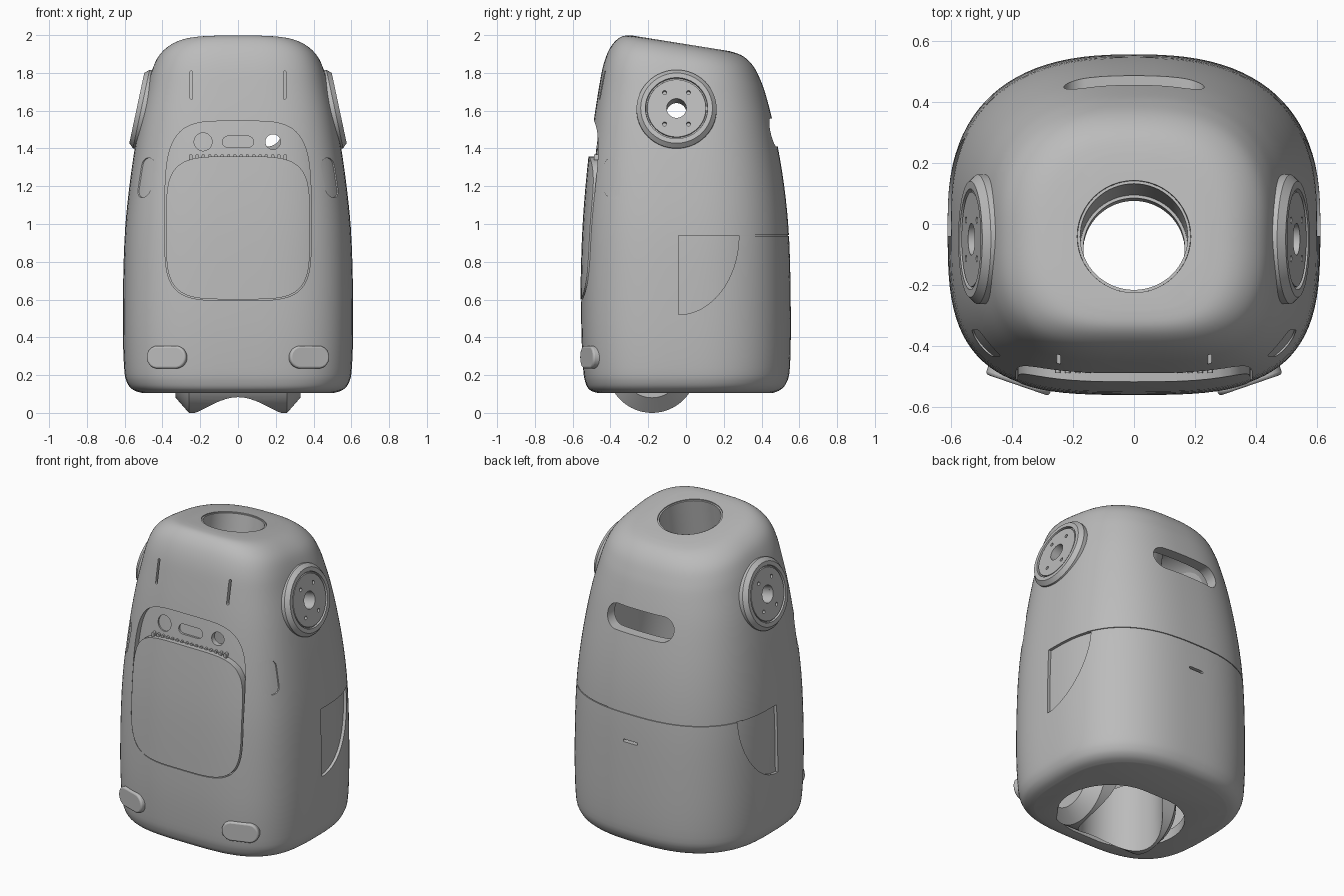
import bpy, bmesh
from math import sin, cos, pi, radians, copysign
from mathutils import Matrix

if "Cube" in bpy.data.objects:
    bpy.data.objects.remove(bpy.data.objects["Cube"])

grey = bpy.data.materials.new("plain_grey")
grey.use_nodes = True
grey.diffuse_color = (0.5, 0.5, 0.5, 1)
grey.node_tree.nodes["Principled BSDF"].inputs["Base Color"].default_value = (0.5, 0.5, 0.5, 1)

# Body rings: height, half width, front y, back y, forward rise
RINGS = [
    (.106, .51, -.47, .46, 0), (.122, .555, -.51, .5, 0), (.16, .587, -.532, .532, 0),
    (.24, .603, -.545, .55, 0), (.5, .61, -.555, .555, 0), (.9, .602, -.547, .547, 0),
    (1.2, .575, -.527, .52, 0), (1.5, .53, -.493, .47, .02), (1.7, .485, -.46, .425, .06),
    (1.8, .457, -.437, .395, .1), (1.87, .423, -.407, .365, .13), (1.917, .372, -.37, .328, .15),
    (1.943, .31, -.33, .285, .16), (1.952, .23, -.28, .23, .16)]


def finish(name, bm):
    bmesh.ops.remove_doubles(bm, verts=bm.verts, dist=1e-5)
    bmesh.ops.recalc_face_normals(bm, faces=bm.faces)
    mesh = bpy.data.meshes.new(name)
    bm.to_mesh(mesh)
    bm.free()
    mesh.materials.append(grey)
    obj = bpy.data.objects.new(name, mesh)
    bpy.context.collection.objects.link(obj)
    return obj


def activate(obj):
    bpy.ops.object.select_all(action='DESELECT')
    obj.select_set(True)
    bpy.context.view_layer.objects.active = obj


def boolean(obj, cutter, op='DIFFERENCE'):
    mod = obj.modifiers.new("cut", 'BOOLEAN')
    mod.operation, mod.object, mod.solver = op, cutter, 'EXACT'
    activate(obj)
    bpy.ops.object.modifier_apply(modifier=mod.name)
    bpy.data.objects.remove(cutter)


def bridge(bm, loops, closed):
    n = len(loops[0])
    for k in range(len(loops) if closed else len(loops) - 1):
        a, b = loops[k], loops[(k + 1) % len(loops)]
        for i in range(n):
            j = (i + 1) % n
            bm.faces.new((a[i], a[j], b[j], b[i]))


def spline(p, q, r, s, t):
    return .5 * (2 * q + (r - p) * t + (2 * p - 5 * q + 4 * r - s) * t * t
                 + (3 * q - p - 3 * r + s) * t ** 3)


def loft(name, inset=0, segs=96, steps=4):
    # Squarer across the front, rounder across the back
    bm = bmesh.new()
    rows = []
    last = len(RINGS) - 1
    for k in range(last):
        near = [RINGS[min(max(k + d, 0), last)] for d in (-1, 0, 1, 2)]
        rows += [[spline(*c, i / steps) for c in zip(*near)] for i in range(steps)]
    rows.append(RINGS[last])
    loops = []
    for z, hx, yf, yb, rise in rows:
        z = 1.03 + (z - 1.03) * (1 - inset / .92)
        hx, hy, yc = hx - inset, (yb - yf) / 2 - inset, (yb + yf) / 2
        loop = []
        for i in range(segs):
            c, s = cos(2 * pi * i / segs), sin(2 * pi * i / segs)
            e = 2 / 3.3 if s < 0 else 2 / 2.55
            y = yc + hy * copysign(abs(s) ** e, s)
            loop.append(bm.verts.new((hx * copysign(abs(c) ** e, c), y, z - rise * y)))
        loops.append(loop)
    bridge(bm, loops, False)
    bm.faces.new(loops[0])
    bm.faces.new(loops[-1])
    return finish(name, bm)


def prism(name, pts, axis, lo, hi):
    # Extrude a 2D outline along one axis
    place = {'x': lambda a, b, d: (d, a, b), 'y': lambda a, b, d: (a, d, b),
             'z': lambda a, b, d: (a, b, d)}[axis]
    bm = bmesh.new()
    loops = [[bm.verts.new(place(a, b, d)) for a, b in pts] for d in (lo, hi)]
    bridge(bm, loops, False)
    for loop in loops:
        bm.faces.new(loop)
    return finish(name, bm)


def lathe(name, profile, matrix=Matrix(), segs=64):
    # Revolve a closed (radius, height) profile about z
    bm = bmesh.new()
    loops = [[bm.verts.new(matrix @ Matrix.Rotation(2 * pi * i / segs, 4, 'Z') @ Matrix.Translation((r, 0, h)).to_translation())
              for i in range(segs)] for r, h in profile]
    bridge(bm, loops, True)
    return finish(name, bm)


def rod(radius, lo, hi, matrix=Matrix(), segs=48):
    return lathe("rod_cutter", [(0, lo), (radius, lo), (radius, hi), (0, hi)], matrix, segs)


def capsule(cx, cz, w, h, n=10):
    r = min(w, h) / 2
    pts = []
    for q, (sx, sz) in enumerate(((1, 1), (-1, 1), (-1, -1), (1, -1))):
        for i in range(n):
            a = (q + (i + .5) / n) * pi / 2
            pts.append((cx + sx * (w / 2 - r) + r * cos(a), cz + sz * (h / 2 - r) + r * sin(a)))
    return pts


def squircle(cz, hw, up, down, power=4.3, n=72):
    pts = []
    for i in range(n):
        c, s = cos(2 * pi * (i + .5) / n), sin(2 * pi * (i + .5) / n)
        pts.append((hw * copysign(abs(c) ** (2 / power), c),
                    cz + (up if s > 0 else down) * copysign(abs(s) ** (2 / power), s)))
    return pts


def box(x0, x1, z0, z1):
    return [(x0, z0), (x1, z0), (x1, z1), (x0, z1)]


def pocket(pts, axis, lo, hi, depth):
    # Recess whose floor follows the curved body
    cutter = prism("pocket_cutter", pts, axis, lo, hi)
    boolean(cutter, loft("floor", depth))
    boolean(body, cutter)


# Hollow body shell
body = loft("body_shell")
boolean(body, loft("hollow", .06))

# Front recess, controls, slits
pocket(squircle(.98, .387, .565, .385), 'y', -1, -.2, .03)
pocket(capsule(-.185, 1.435, .095, .095), 'y', -1, -.2, .038)
pocket(capsule(0, 1.435, .165, .06), 'y', -1, -.2, .042)
boolean(body, prism("port", capsule(.185, 1.435, .08, .08), 'y', -1, -.2))
for s in (-1, 1):
    pocket(capsule(s * .247, 1.735, .014, .15), 'y', -1, -.2, .025)

# Side marks and quarter round side pockets
arc = [(-.04 + .32 * cos(i * pi / 48), .94 - .42 * sin(i * pi / 48)) for i in range(25)]
for s in (-1, 1):
    lo, hi = sorted((s * .25, s))
    pocket(capsule(-.39, 1.245, .085, .21), 'x', lo, hi, .005)
    pocket(arc + [(-.04, .94)], 'x', lo, hi, .018)

# Back seam, latch slot, handle opening
pocket(box(.25, .8, .9375, .9425), 'x', -1, 1, .006)
pocket(capsule(0, .77, .1, .016), 'y', .2, 1, .03)
boolean(body, prism("handle", capsule(0, 1.485, .46, .15), 'y', .2, 1))

# Neck opening with stepped collar
neck = Matrix.Translation((0, -.041, 1.959)) @ Matrix.Rotation(radians(-9.1), 4, 'X')
boolean(body, rod(.186, -.2, .2, neck))
collar = lathe("neck_collar", [(.185, -.006), (.176, -.006), (.176, -.24), (.166, -.24),
                               (.166, -.3), (.205, -.3), (.205, -.08), (.185, -.08)], neck)

# Bottom opening and hip block with a central bore
boolean(body, prism("belly", capsule(0, -.115, .76, .61), 'z', 0, .3))
hip = lathe("hip_block", [(0, -.33), (.157, -.33), (.237, -.26), (.237, .26), (.157, .33), (0, .33)],
            Matrix.Translation((0, -.18, .237)) @ Matrix.Rotation(pi / 2, 4, 'Y'))
boolean(hip, rod(.24, -.2, .7, Matrix.Translation((0, -.12, 0)), 64))

# Front cover plate, slightly proud of the body
cover = prism("front_cover", squircle(.98, .381, .378, .379), 'y', -1, -.2)
boolean(cover, loft("skin", -.005), 'INTERSECT')
boolean(cover, loft("back", .035))
parts = [body, collar, hip, cover]

# Vent teeth above the cover
for i in range(16):
    x = -.25 + i * .5 / 15
    parts.append(prism("vent_tooth", capsule(x, 1.352, .018, .035, 3), 'y', -.488, -.45))

for s, side in ((1, "left"), (-1, "right")):
    # Shoulder hub
    at = Matrix.Translation((s * .528, -.05, 1.612)) @ Matrix.Rotation(s * radians(78), 4, 'Y')
    boolean(body, rod(.052, -.2, .2, at))
    hub = lathe(side + "_shoulder_hub", [(.052, -.11), (.052, .004), (.155, .004), (.157, -.006),
                (.163, -.006), (.165, .008), (.19, .008), (.212, -.016), (.212, -.11)], at)
    for u in (-.085, .085):
        for v in (-.063, .063):
            boolean(hub, rod(.011, -.03, .05, at @ Matrix.Translation((u, v, 0)), 16))
    # Lower front sensor bump
    bump = prism(side + "_sensor_bump", capsule(0, 0, .22, .12), 'y', 0, .06)
    bump.location = (s * .382, -.527, .295)
    bump.rotation_euler.z = s * radians(19)
    bev = bump.modifiers.new("soft_edge", 'BEVEL')
    bev.width, bev.segments = .01, 3
    parts += [hub, bump]

for obj in parts:
    activate(obj)
    bpy.ops.object.shade_smooth_by_angle(angle=radians(30))
